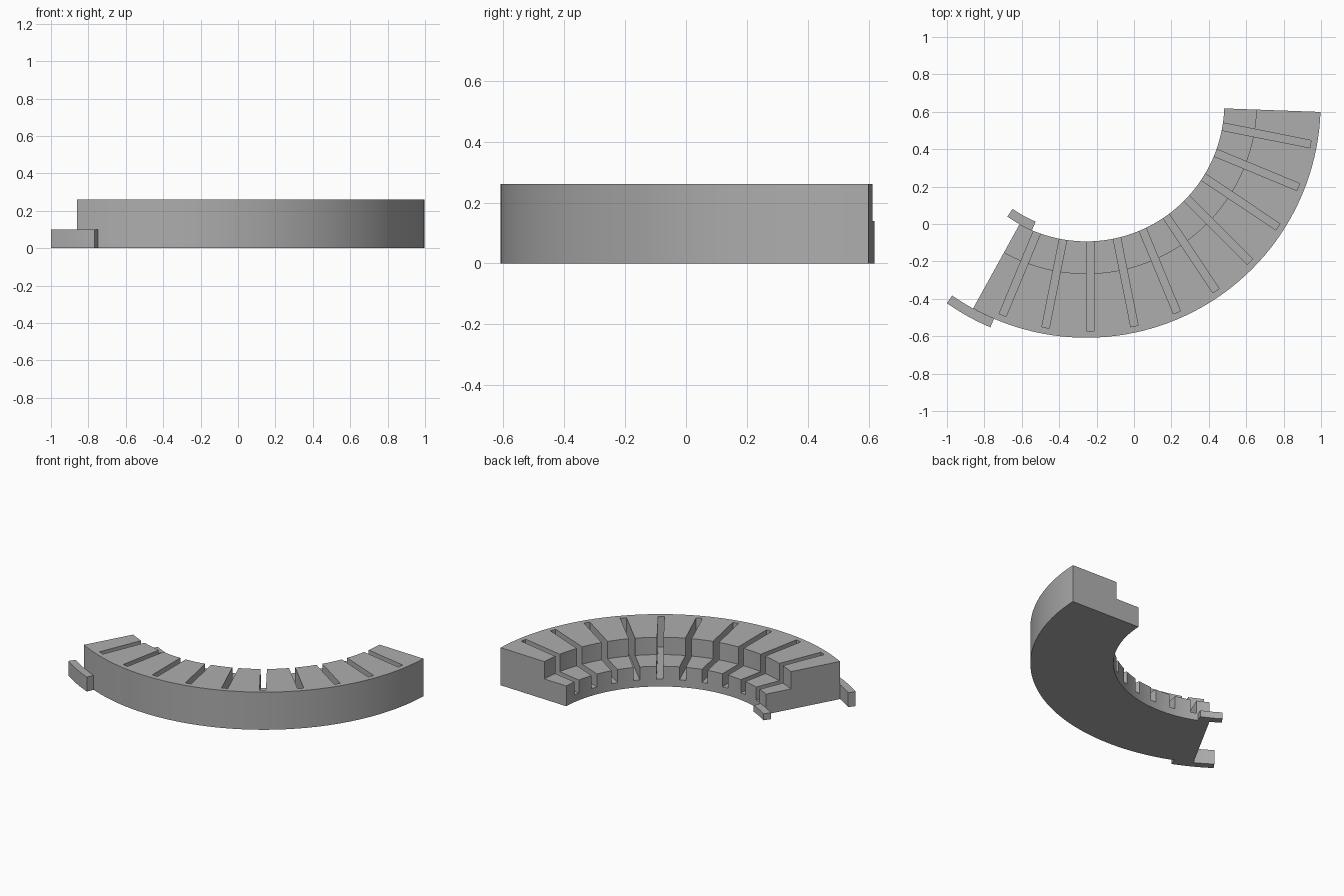
import bpy, bmesh, math
from mathutils import Matrix

if "Cube" in bpy.data.objects:
    bpy.data.objects.remove(bpy.data.objects["Cube"])

CX, CY = -0.255, 0.645          # centre of the curve
START, END = -118.9, -2.1       # angular span of the body in degrees

grey = bpy.data.materials.new("plain_grey")
grey.diffuse_color = (0.42, 0.42, 0.42, 1)
grey.use_nodes = True
grey.node_tree.nodes["Principled BSDF"].inputs["Base Color"].default_value = grey.diffuse_color


def finish(name, bm):
    bmesh.ops.recalc_face_normals(bm, faces=bm.faces[:])
    mesh = bpy.data.meshes.new(name)
    bm.to_mesh(mesh)
    bm.free()
    mesh.materials.append(grey)
    ob = bpy.data.objects.new(name, mesh)
    bpy.context.collection.objects.link(ob)
    return ob


def sweep(name, profile, a0, a1, steps):
    """Sweep a closed (radius, z) profile around the curve centre."""
    bm = bmesh.new()
    rings = []
    for i in range(steps + 1):
        a = math.radians(a0 + (a1 - a0) * i / steps)
        rings.append([bm.verts.new((CX + r * math.cos(a), CY + r * math.sin(a), z))
                      for r, z in profile])
    n = len(profile)
    for p, q in zip(rings, rings[1:]):
        for j in range(n):
            k = (j + 1) % n
            bm.faces.new((p[j], p[k], q[k], q[j]))
    bm.faces.new(rings[0])
    bm.faces.new(rings[-1][::-1])
    return finish(name, bm)


def smooth(ob):
    bpy.ops.object.select_all(action='DESELECT')
    ob.select_set(True)
    bpy.context.view_layer.objects.active = ob
    bpy.ops.object.shade_smooth_by_angle(angle=math.radians(30))


# Stepped curved body
body = sweep("curved_body", [(0.738, 0), (1.253, 0), (1.253, 0.26),
                             (0.91, 0.26), (0.91, 0.14), (0.738, 0.14)],
             START, END, 52)

# Ten radial slots, each with one side on a radial line
bm = bmesh.new()
r0, r1, z0, z1, width = 0.6, 1.218, 0.05, 0.4, 0.04
for i in range(10):
    m = (Matrix.Translation((CX, CY, 0))
         @ Matrix.Rotation(math.radians(-112.5 + 11.25 * i), 4, 'Z')
         @ Matrix.Translation(((r0 + r1) / 2, width / 2, (z0 + z1) / 2))
         @ Matrix.Diagonal((r1 - r0, width, z1 - z0, 1)))
    bmesh.ops.create_cube(bm, size=1, matrix=m)
cutter = finish("slot_cutter", bm)
cutter.hide_render = True

mod = body.modifiers.new("slots", 'BOOLEAN')
mod.operation = 'DIFFERENCE'
mod.solver = 'EXACT'
mod.object = cutter
bpy.context.view_layer.objects.active = body
bpy.ops.object.modifier_apply(modifier=mod.name)
bpy.data.objects.remove(cutter)
smooth(body)

# Connector tabs hugging the inner and outer walls at the left end
for name, ra, rb, h in (("outer_tab", 1.253, 1.303, 0.10),
                        ("inner_tab", 0.688, 0.738, 0.045)):
    smooth(sweep(name, [(ra, 0), (rb, 0), (rb, h), (ra, h)], -124.9, -113.2, 6))
